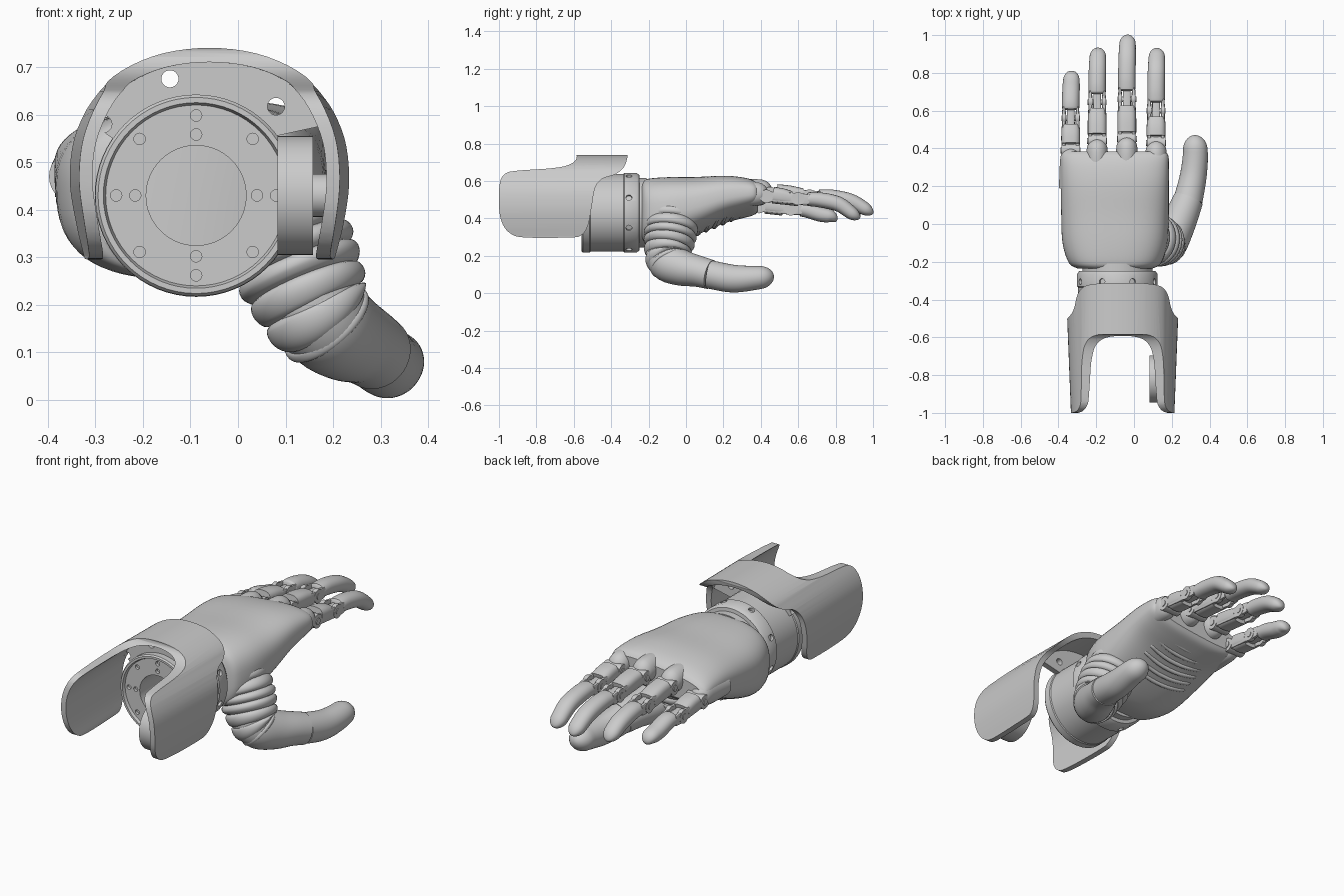
import bpy, bmesh, math
from mathutils import Vector, Matrix

if "Cube" in bpy.data.objects:
    bpy.data.objects.remove(bpy.data.objects["Cube"])


def finish(bm, name, angle=35):
    bmesh.ops.recalc_face_normals(bm, faces=bm.faces)
    me = bpy.data.meshes.new(name)
    bm.to_mesh(me)
    bm.free()
    ob = bpy.data.objects.new(name, me)
    bpy.context.collection.objects.link(ob)
    me.shade_smooth()
    me.set_sharp_from_angle(angle=math.radians(angle))
    return ob


def catmull(pts, t, closed=False):
    n = len(pts)
    s = t * (n if closed else n - 1)
    i = min(int(s), n - 1 if closed else n - 2)
    u = s - i
    get = (lambda k: pts[k % n]) if closed else (lambda k: pts[max(0, min(n - 1, k))])
    return [0.5 * (2 * b + (c - a) * u + (2 * a - 5 * b + 4 * c - d) * u * u + (3 * b - a - 3 * c + d) * u ** 3)
            for a, b, c, d in zip(get(i - 1), get(i), get(i + 1), get(i + 2))]


def bridge(bm, rings, closed=False):
    m = len(rings[0])
    pairs = list(zip(rings, rings[1:])) + ([(rings[-1], rings[0])] if closed else [])
    for a, b in pairs:
        for j in range(m):
            bm.faces.new((a[j], a[(j + 1) % m], b[(j + 1) % m], b[j]))


def sweep(name, pts, n=28, sides=32, power=2, caps=(0, 0), ridges=0, flat=False):
    """Sweep a superellipse along points (x, y, z, half width, half height, roll)."""
    ts = [i / n if ridges else 0.5 - 0.5 * math.cos(math.pi * i / n) for i in range(n + 1)]
    smp = [catmull(pts, t) for t in ts]
    pos = [Vector(s[:3]) for s in smp]
    dist = [0]
    for a, b in zip(pos, pos[1:]):
        dist.append(dist[-1] + (b - a).length)
    bm, rings = bmesh.new(), []
    for i, (s, p) in enumerate(zip(smp, pos)):
        t = Vector((0, 1, 0)) if flat else (pos[min(n, i + 1)] - pos[max(0, i - 1)]).normalized()
        side = Vector((1, 0, 0)) - t * t.x
        if side.length < 0.5 and abs(t.x) > 0.9:
            side = Vector((0, 1, 0)) - t * t.y
        side.normalize()
        up = side.cross(t)
        r = s[5] if len(s) > 5 else 0
        side, up = side * math.cos(r) + up * math.sin(r), up * math.cos(r) - side * math.sin(r)
        k = 1
        for c, d in ((caps[0], dist[i]), (caps[1], dist[-1] - dist[i])):
            if c and d < c:
                k *= max(0.03, math.sqrt(1 - (1 - d / c) ** 2))
        if ridges:
            k *= 0.9 + 0.14 * math.sqrt(abs(math.sin(math.pi * ridges * ts[i])))
        ring = []
        for j in range(sides):
            a = 2 * math.pi * j / sides
            c, q = math.cos(a), math.sin(a)
            u = math.copysign(abs(c) ** (2 / power), c) * s[3] * k
            v = math.copysign(abs(q) ** (2 / power), q) * s[4] * k
            ring.append(bm.verts.new(p + side * u + up * v))
        rings.append(ring)
    bridge(bm, rings)
    bm.faces.new(rings[0])
    bm.faces.new(rings[-1])
    return finish(bm, name, 40)


def cylinders(name, items, sides=24):
    """items: (centre, radius, depth, axis)"""
    bm = bmesh.new()
    for c, r, d, axis in items:
        rot = Vector((0, 0, 1)).rotation_difference(Vector(axis)).to_matrix().to_4x4()
        bmesh.ops.create_cone(bm, cap_ends=True, segments=sides, radius1=r, radius2=r, depth=d,
                              matrix=Matrix.Translation(c) @ rot)
    return finish(bm, name)


def lathe(name, profile, x, z, sides=64):
    """Revolve a closed (radius, y) profile about a y axis."""
    bm = bmesh.new()
    rings = [[bm.verts.new((x + r * math.cos(2 * math.pi * k / sides), y, z + r * math.sin(2 * math.pi * k / sides)))
              for r, y in profile] for k in range(sides)]
    bridge(bm, rings, True)
    return finish(bm, name)


def prism(name, pts, axis, a, b):
    bm = bmesh.new()
    rings = [[bm.verts.new((h, p[0], p[1]) if axis == 'x' else (p[0], h, p[1])) for p in pts] for h in (a, b)]
    bridge(bm, rings)
    bm.faces.new(rings[0])
    bm.faces.new(rings[1])
    return finish(bm, name)


def boolean(ob, cutter, op):
    m = ob.modifiers.new("cut", 'BOOLEAN')
    m.operation, m.object, m.solver = op, cutter, 'EXACT'
    dg = bpy.context.evaluated_depsgraph_get()
    me = bpy.data.meshes.new_from_object(ob.evaluated_get(dg))
    ob.modifiers.clear()
    ob.data = me
    me.shade_smooth()
    me.set_sharp_from_angle(angle=math.radians(35))
    bpy.data.objects.remove(cutter)


X, Y, Z = (1, 0, 0), (0, 1, 0), (0, 0, 1)
WX, WZ = -0.088, 0.43

# forearm cuff: arch section trimmed by the side outline
arch = [(-0.315, 0.27), (-0.34, 0.37), (-0.354, 0.47), (-0.338, 0.57), (-0.28, 0.665), (-0.18, 0.722), (-0.06, 0.74),
        (0.06, 0.722), (0.16, 0.665), (0.218, 0.57), (0.234, 0.47), (0.222, 0.37), (0.195, 0.27)]
outer = [Vector(catmull(arch, i / 60)) for i in range(61)]
inner = []
for i, p in enumerate(outer):
    t = (outer[min(60, i + 1)] - outer[max(0, i - 1)]).normalized()
    inner.append(p + Vector((t.y, -t.x)) * 0.03)
cuff = prism("forearm_cuff", outer + inner[::-1], 'y', -1.05, -0.312)
outline = [(-1.0, 0.47), (-0.995, 0.59), (-0.965, 0.64), (-0.9, 0.655), (-0.72, 0.668), (-0.63, 0.685), (-0.585, 0.72),
           (-0.57, 0.79), (-0.31, 0.79), (-0.315, 0.72), (-0.335, 0.67), (-0.38, 0.635), (-0.45, 0.61), (-0.487, 0.56),
           (-0.505, 0.46), (-0.525, 0.36), (-0.56, 0.31), (-0.62, 0.298), (-0.86, 0.298), (-0.94, 0.32), (-0.985, 0.38)]
boolean(cuff, prism("cuff_trim", [catmull(outline, i / 105, True) for i in range(105)], 'x', -1, 1), 'INTERSECT')
for v in cuff.data.vertices:
    v.co.x = -0.06 + (v.co.x + 0.06) * (1 - 0.37 * (v.co.y + 0.57) ** 2)

# mounting plate inside the cuff
plate = prism("mounting_plate", [p for p in inner if p.y > 0.56] + [Vector((0.08, 0.555)), Vector((-0.25, 0.54))],
              'y', -0.52, -0.49)
boolean(plate, cylinders("plate_holes", [((x, -0.5, z), 0.018, 0.2, Y) for x, z in
                                         ((-0.143, 0.675), (0.08, 0.617), (-0.283, 0.58))]), 'DIFFERENCE')

# wrist ring with bolt holes
wrist = lathe("wrist_ring", [(0.105, -0.545), (0.19, -0.545), (0.195, -0.56), (0.206, -0.56), (0.212, -0.552),
                             (0.212, -0.515), (0.208, -0.51), (0.208, -0.335), (0.213, -0.33), (0.213, -0.265),
                             (0.203, -0.25), (0.185, -0.248), (0.185, -0.21), (0.105, -0.21)], WX, WZ)
holes = []
for k in range(8):
    c, s = math.cos(k * math.pi / 4), math.sin(k * math.pi / 4)
    holes.append(((WX + 0.168 * c, -0.55, WZ + 0.168 * s), 0.012, 0.04, Y))
    if k % 2 == 0:
        holes.append(((WX + 0.128 * c, -0.55, WZ + 0.128 * s), 0.012, 0.04, Y))
    a = k * math.pi / 4 + math.pi / 8
    d = Vector((math.cos(a), 0, math.sin(a)))
    holes.append((Vector((WX, -0.305, WZ)) + d * 0.212, 0.016, 0.03, d))
boolean(wrist, cylinders("bolt_holes", holes, 16), 'DIFFERENCE')

# round adjuster on the inside of the cuff
cylinders("cuff_adjuster", [((0.12, -0.82, 0.43), 0.125, 0.075, X)], 48)
cylinders("adjuster_boss", [((0.18, -0.82, 0.43), 0.045, 0.05, X)], 32)

# palm
sweep("palm", [(-0.1, -0.235, 0.43, 0.2, 0.16, 0.03), (-0.1, -0.205, 0.435, 0.245, 0.175, 0.04),
               (-0.1, -0.1, 0.44, 0.278, 0.178, 0.06), (-0.1, 0.05, 0.465, 0.285, 0.153, 0.07),
               (-0.1, 0.2, 0.5, 0.286, 0.122, 0.09), (-0.1, 0.3, 0.51, 0.286, 0.102, 0.1),
               (-0.1, 0.36, 0.51, 0.283, 0.083, 0.11), (-0.1, 0.385, 0.51, 0.265, 0.06, 0.11)],
      n=40, sides=64, power=2.7, flat=True)

# grip ribs across the underside of the palm
for k in range(6):
    y = 0.06 + 0.045 * k
    zb = 0.315 + (y - 0.05) * 0.42
    sweep("grip_rib", [(x, y + 0.5 * (x + 0.1) ** 2, zb + 0.9 * (x + 0.1) ** 2 + 0.08 * (x + 0.1), 0.012, 0.012)
                       for x in (-0.27, -0.18, -0.1, -0.02, 0.07)], n=14, sides=10, caps=(0.012, 0.012))

# fingers: x, knuckle y z, joint y z, tip y z
fingers = {"little": (-0.335, 0.39, 0.475, 0.56, 0.45, 0.805, 0.385),
           "ring": (-0.195, 0.44, 0.53, 0.645, 0.5, 0.93, 0.41),
           "middle": (-0.038, 0.45, 0.545, 0.66, 0.52, 1.0, 0.425),
           "index": (0.117, 0.43, 0.53, 0.6, 0.505, 0.93, 0.4)}
for f, (x, yk, zk, yj, zj, yt, zt) in fingers.items():
    # knuckle dome, pivot and narrow linkage
    sweep(f + "_knuckle", [(x, yk - 0.2, zk - 0.005, 0.062, 0.06), (x, yk - 0.08, zk, 0.058, 0.065),
                           (x, yk + 0.012, zk, 0.05, 0.052)], n=16, caps=(0, 0.05))
    cylinders(f + "_knuckle_pivot", [((x, yk, zk - 0.012), 0.036, 0.098, X), ((x, yk, zk - 0.012), 0.016, 0.106, X)])
    sweep(f + "_linkage", [(x, yk - 0.03, zk - 0.012, 0.024, 0.022), (x, yj + 0.07, zj - 0.006, 0.02, 0.018)],
          n=4, sides=16, power=5)
    # proximal shell with hinge lugs
    sweep(f + "_proximal", [(x, yk + 0.035, zk - 0.006, 0.05, 0.044), (x, (yk + yj) / 2, (zk + zj) / 2, 0.05, 0.043),
                            (x, yj - 0.038, zj + 0.002, 0.047, 0.038)], n=12, power=2.8)
    for s in (-1, 1):
        sweep(f + "_lug", [(x + s * 0.036, yk + 0.0, zk - 0.012, 0.01, 0.026), (x + s * 0.036, yj, zj, 0.01, 0.03),
                           (x + s * 0.036, yj + 0.06, zj - 0.004, 0.008, 0.026)], n=10, sides=16, power=5)
    cylinders(f + "_hinge", [((x + s * 0.036, yj, zj), 0.035, 0.022, X) for s in (-1, 1)] +
              [((x, yj, zj), 0.015, 0.1, X)])
    # curved distal shell
    L = yt - yj
    sweep(f + "_distal", [(x, yj + 0.042, zj - 0.002, 0.046, 0.036), (x, yj + 0.35 * L, zj - 0.006, 0.046, 0.04),
                          (x + 0.002, yj + 0.65 * L, zj - 0.028, 0.046, 0.04),
                          (x + 0.004, yj + 0.88 * L, zt + 0.025, 0.043, 0.035),
                          (x + 0.005, yt, zt, 0.04, 0.028)], caps=(0.012, 0.055), power=2.2)

# thumb: bellows, elbow tube and tip
sweep("thumb_bellows", [(0.06, -0.07, 0.42, 0.12, 0.13), (0.10, -0.08, 0.34, 0.132, 0.138),
                        (0.13, -0.09, 0.27, 0.13, 0.132), (0.165, -0.1, 0.19, 0.115, 0.115),
                        (0.195, -0.085, 0.15, 0.1, 0.1)], n=84, sides=48, ridges=7)
sweep("thumb_elbow", [(0.155, -0.105, 0.215, 0.1, 0.11), (0.185, -0.095, 0.165, 0.1, 0.105),
                      (0.225, -0.02, 0.135, 0.093, 0.096), (0.26, 0.06, 0.118, 0.086, 0.084),
                      (0.288, 0.13, 0.1, 0.08, 0.079)], sides=48)
sweep("thumb_tip", [(0.286, 0.125, 0.101, 0.077, 0.076), (0.313, 0.25, 0.078, 0.071, 0.074),
                    (0.325, 0.37, 0.082, 0.066, 0.064), (0.318, 0.47, 0.093, 0.06, 0.055)],
      sides=48, caps=(0, 0.07))
